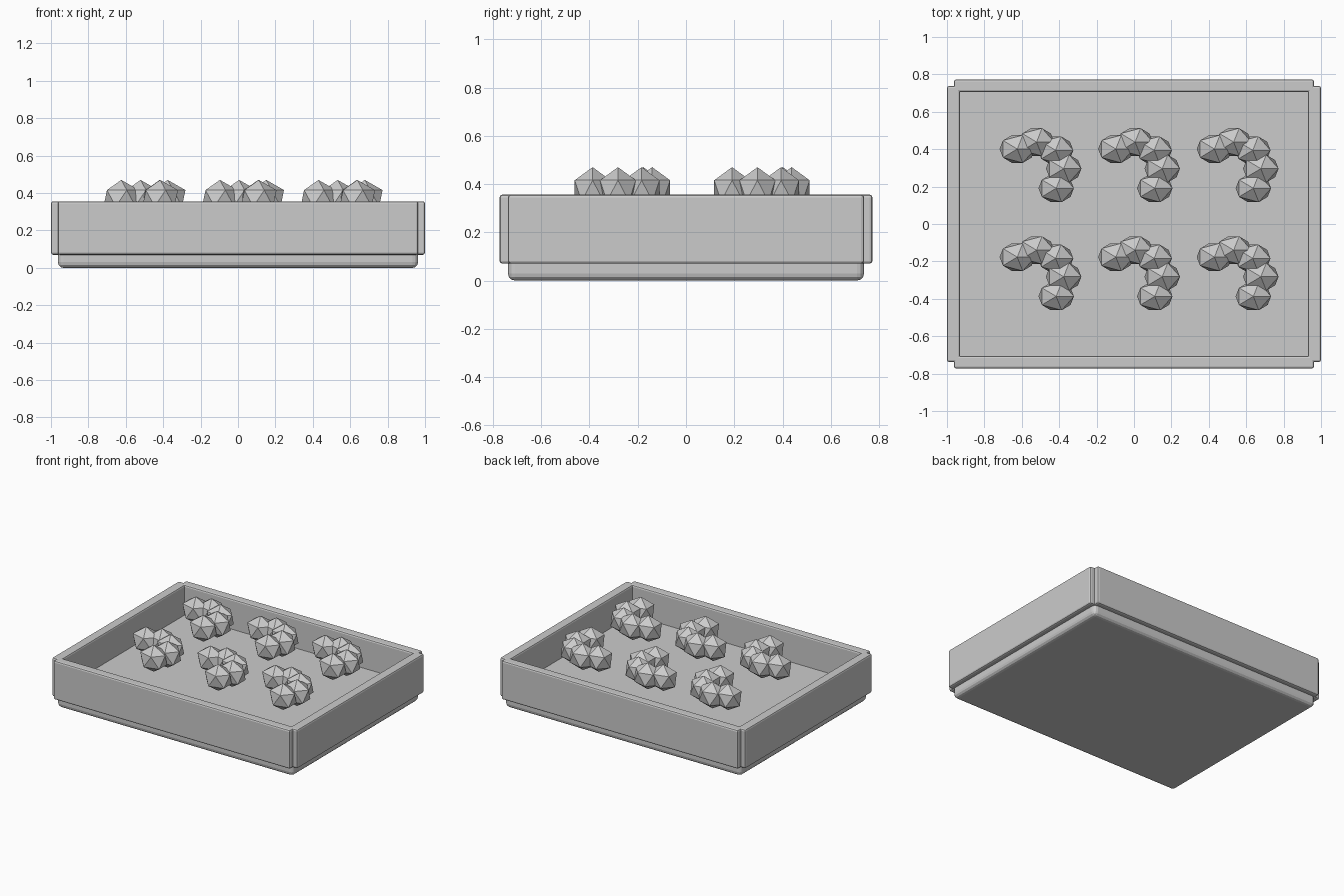
import bpy

cube = bpy.data.objects.get("Cube")
if cube:
    bpy.data.objects.remove(cube, do_unlink=True)

GREY = (0.6, 0.6, 0.6, 1)
mat = bpy.data.materials.new("plain grey")
mat.use_nodes = True
mat.diffuse_color = GREY
mat.node_tree.nodes["Principled BSDF"].inputs["Base Color"].default_value = GREY


def box(name, x, y, z, bevel, segments):
    """Bevelled box from (min, max) ranges on each axis."""
    bpy.ops.mesh.primitive_cube_add(size=1, location=[sum(r) / 2 for r in (x, y, z)])
    ob = bpy.context.object
    ob.name = name
    ob.scale = [r[1] - r[0] for r in (x, y, z)]
    bpy.ops.object.transform_apply(location=False, rotation=False, scale=True)
    mod = ob.modifiers.new("soft edges", "BEVEL")
    mod.width, mod.segments = bevel, segments
    ob.data.materials.append(mat)
    return ob


# Base slab, whose top is the tray floor
box("tray_base", (-0.963, 0.963), (-0.738, 0.738), (0, 0.135), 0.03, 3)

# Four walls, overhanging the base and notched at the corners
WALL_Z = (0.07, 0.356)
for side, name in ((1, "left"), (-1, "right")):
    box(name + "_wall", sorted((side * 0.93, side)), (-0.738, 0.738), WALL_Z, 0.012, 2)
for side, name in ((1, "back"), (-1, "front")):
    box(name + "_wall", (-0.963, 0.963), sorted((side * 0.705, side * 0.773)), WALL_Z, 0.012, 2)

# Hooked clusters of faceted lumps, in two rows of three
HOOK = ((-0.624, 0.401), (-0.521, 0.438), (-0.419, 0.394), (-0.376, 0.296), (-0.416, 0.191))
lump_mesh = None
for row in range(2):
    for col in range(3):
        for i, (x, y) in enumerate(HOOK):
            place = (x + col * 0.527, y - row * 0.578, 0.372)
            if lump_mesh is None:
                bpy.ops.mesh.primitive_ico_sphere_add(subdivisions=1, radius=1, location=place)
                lump = bpy.context.object
                lump_mesh = lump.data
                lump_mesh.materials.append(mat)
            else:
                lump = bpy.data.objects.new("lump", lump_mesh)
                bpy.context.collection.objects.link(lump)
                lump.location = place
            lump.name = f"lump_{row + 1}_{col + 1}_{i + 1}"
            lump.scale = (0.106, 0.087, 0.098)
